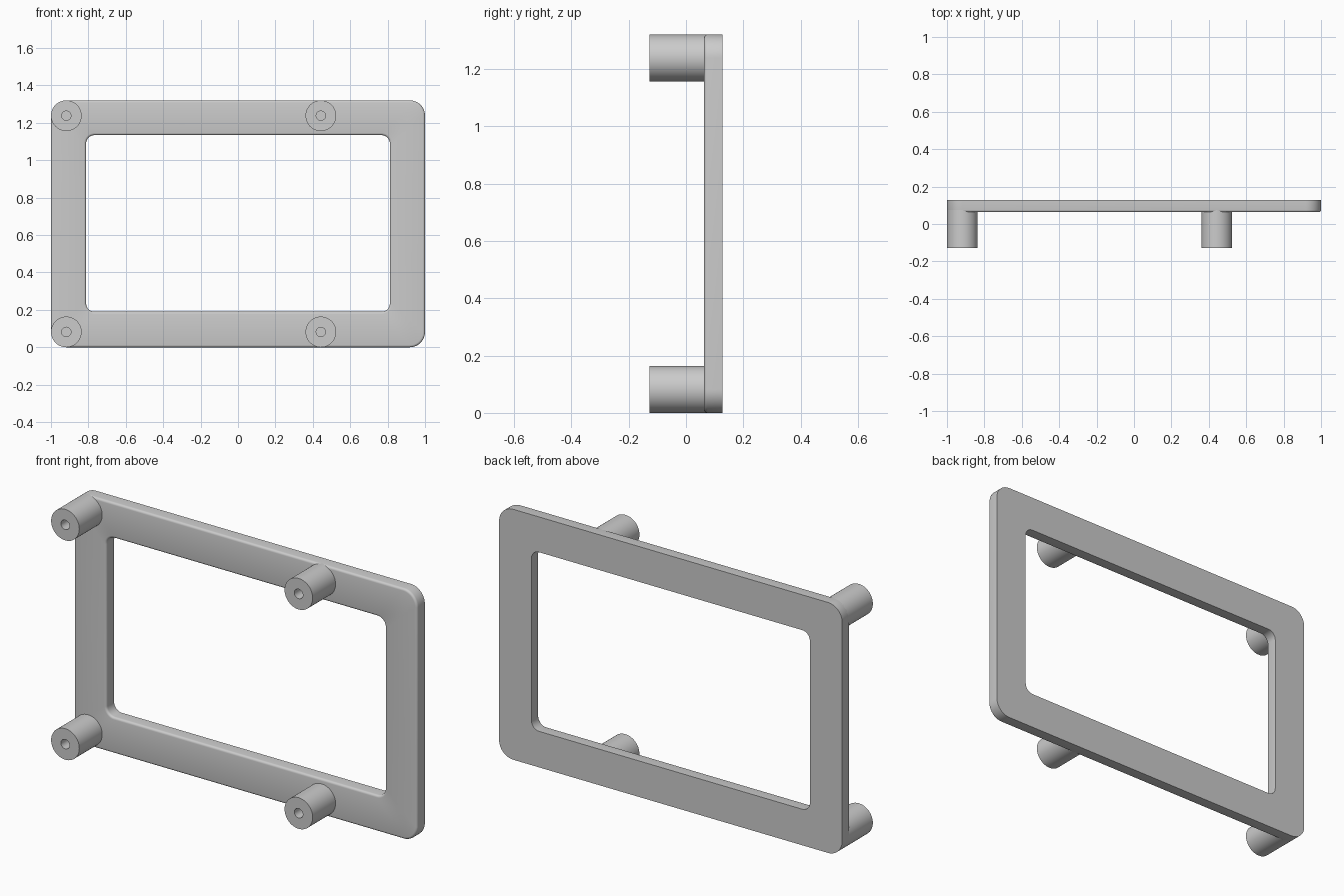
import bpy, bmesh
from math import pi, sin, cos

if "Cube" in bpy.data.objects:
    bpy.data.objects.remove(bpy.data.objects["Cube"])

BACK, FRONT, POST_END = 0.128, 0.063, -0.128
HEIGHT, FILLET = 1.32, 0.012
POST_R, HOLE_R, HOLE_DEPTH = 0.082, 0.025, 0.16


def rounded_rect(x0, x1, z0, z1, r, y, seg=12):
    corners = [(x1 - r, z1 - r, 0), (x0 + r, z1 - r, 1),
               (x0 + r, z0 + r, 2), (x1 - r, z0 + r, 3)]
    return [(cx + r * cos((q + i / seg) * pi / 2), y, cz + r * sin((q + i / seg) * pi / 2))
            for cx, cz, q in corners for i in range(seg + 1)]


def outer(inset, y):
    return rounded_rect(-1 + inset, 1 - inset, inset, HEIGHT - inset, POST_R - inset, y)


def opening(grow, y):
    return rounded_rect(-0.812 - grow, 0.812 + grow, 0.19 - grow, 1.134 + grow, 0.045 + grow, y)


def make_object(name, loops, closed):
    bm = bmesh.new()
    rings = [[bm.verts.new(p) for p in loop] for loop in loops]
    n = len(rings[0])
    for k in range(len(rings) if closed else len(rings) - 1):
        a, b = rings[k], rings[(k + 1) % len(rings)]
        for i in range(n):
            j = (i + 1) % n
            bm.faces.new((a[i], a[j], b[j], b[i]))
    if not closed:
        bm.faces.new(rings[0])
        bm.faces.new(rings[-1])
    bmesh.ops.recalc_face_normals(bm, faces=bm.faces)
    mesh = bpy.data.meshes.new(name)
    bm.to_mesh(mesh)
    bm.free()
    obj = bpy.data.objects.new(name, mesh)
    bpy.context.collection.objects.link(obj)
    bpy.ops.object.select_all(action='DESELECT')
    obj.select_set(True)
    bpy.context.view_layer.objects.active = obj
    bpy.ops.object.shade_smooth_by_angle(angle=0.6)
    return obj


# Plate frame with softened front edges
steps = [i / 4 * pi / 2 for i in range(5)]
fillet = [(FILLET * (1 - cos(a)), FRONT + FILLET * (1 - sin(a))) for a in steps]
loops = [outer(0, BACK)] + [outer(d, y) for d, y in fillet]
loops += [opening(d, y) for d, y in reversed(fillet)] + [opening(0, BACK)]
make_object("frame", loops, True)


# Standoff posts with blind screw holes
def post(name, cx, cz, seg=48):
    profile = [(POST_R, FRONT + 0.02), (POST_R, POST_END),
               (HOLE_R, POST_END), (HOLE_R, POST_END + HOLE_DEPTH)]
    rings = [[(cx + r * cos(2 * pi * i / seg), y, cz + r * sin(2 * pi * i / seg))
              for i in range(seg)] for r, y in profile]
    make_object(name, rings, False)


for side, x in (("left", -1 + POST_R), ("right", 0.443)):
    for level, z in (("lower", POST_R), ("upper", HEIGHT - POST_R)):
        post(f"{level}_{side}_post", x, z)
